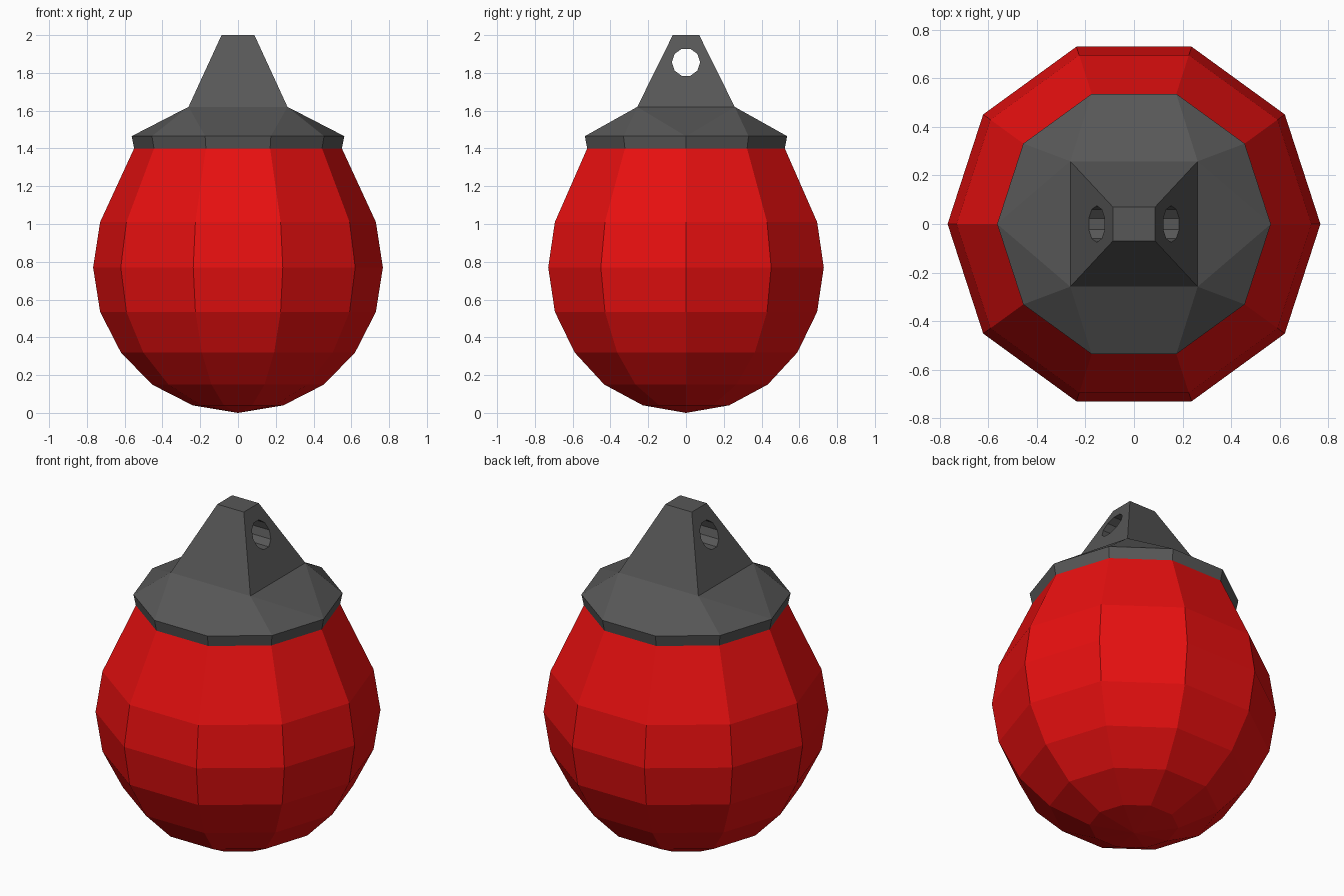
import bpy, bmesh, math

if "Cube" in bpy.data.objects:
    bpy.data.objects.remove(bpy.data.objects["Cube"])

SIDES = 10


def material(name, rgb):
    m = bpy.data.materials.new(name)
    m.diffuse_color = (*rgb, 1)
    m.use_nodes = True
    m.node_tree.nodes["Principled BSDF"].inputs["Base Color"].default_value = m.diffuse_color
    return m


red = material("red", (0.80, 0.005, 0.005))
grey = material("dark grey", (0.095, 0.095, 0.095))


def ring(bm, r, z):
    return [bm.verts.new((r * math.cos(math.tau * i / SIDES),
                          r * math.sin(math.tau * i / SIDES), z)) for i in range(SIDES)]


def rect(bm, hx, hy, z):
    return [bm.verts.new((sx * hx, sy * hy, z))
            for sx, sy in ((1, 1), (-1, 1), (-1, -1), (1, -1))]


def bridge(bm, a, b):
    n = len(a)
    for i in range(n):
        bm.faces.new((a[i], a[(i + 1) % n], b[(i + 1) % n], b[i]))


def finish(bm, name, mat):
    bmesh.ops.recalc_face_normals(bm, faces=bm.faces)
    me = bpy.data.meshes.new(name)
    bm.to_mesh(me)
    bm.free()
    me.materials.append(mat)
    ob = bpy.data.objects.new(name, me)
    bpy.context.collection.objects.link(ob)
    return ob


# Ten-sided bulb body, turned from a profile
bm = bmesh.new()
profile = [(0.24, 0.04), (0.455, 0.15), (0.62, 0.32), (0.73, 0.535),
           (0.767, 0.77), (0.73, 1.01), (0.55, 1.40)]
rings = [ring(bm, r, z) for r, z in profile]
for a, b in zip(rings, rings[1:]):
    bridge(bm, a, b)
tip = bm.verts.new((0, 0, 0))
for i in range(SIDES):
    bm.faces.new((tip, rings[0][(i + 1) % SIDES], rings[0][i]))
finish(bm, "body", red)

# Cap: ten-sided collar blending into a square tapered lug
bm = bmesh.new()
low, rim = ring(bm, 0.55, 1.40), ring(bm, 0.563, 1.465)
base, top = rect(bm, 0.262, 0.258, 1.62), rect(bm, 0.087, 0.07, 2.0)
bridge(bm, low, rim)
bridge(bm, base, top)
bm.faces.new(low[::-1])
bm.faces.new(top)
# each rim edge joins its nearest square corner; None spans a whole side
corner_of_edge = [0, 0, None, 1, 1, 2, 2, None, 3, 3]
for i, c in enumerate(corner_of_edge):
    a, b = rim[i], rim[(i + 1) % SIDES]
    if c is None:
        k = 0 if i == 2 else 2
        bm.faces.new((a, b, base[k + 1], base[k]))
    else:
        bm.faces.new((a, b, base[c]))
bm.faces.new((rim[0], base[0], base[3]))
bm.faces.new((rim[5], base[2], base[1]))
cap = finish(bm, "cap", grey)

# Hole through the lug, along x
bpy.ops.mesh.primitive_cylinder_add(vertices=SIDES, radius=0.075, depth=1,
                                    location=(0, 0, 1.856),
                                    rotation=(math.pi / 2, 0, math.pi / 2))
cutter = bpy.context.object
cutter.name = "hole_cutter"
cutter.data.materials.append(grey)
# turn so that flats are at top and bottom
cutter.rotation_euler = (math.radians(18), math.pi / 2, 0)
cutter.rotation_euler = (math.pi / 2, 0, math.pi / 2)
for v in cutter.data.vertices:
    x, y = v.co.x, v.co.y
    a = math.radians(18)
    v.co.x, v.co.y = x * math.cos(a) - y * math.sin(a), x * math.sin(a) + y * math.cos(a)
cutter.hide_render = True
mod = cap.modifiers.new("hole", 'BOOLEAN')
mod.operation = 'DIFFERENCE'
mod.solver = 'EXACT'
mod.object = cutter
bpy.context.view_layer.objects.active = cap
bpy.ops.object.modifier_apply(modifier="hole")
bpy.data.objects.remove(cutter)
